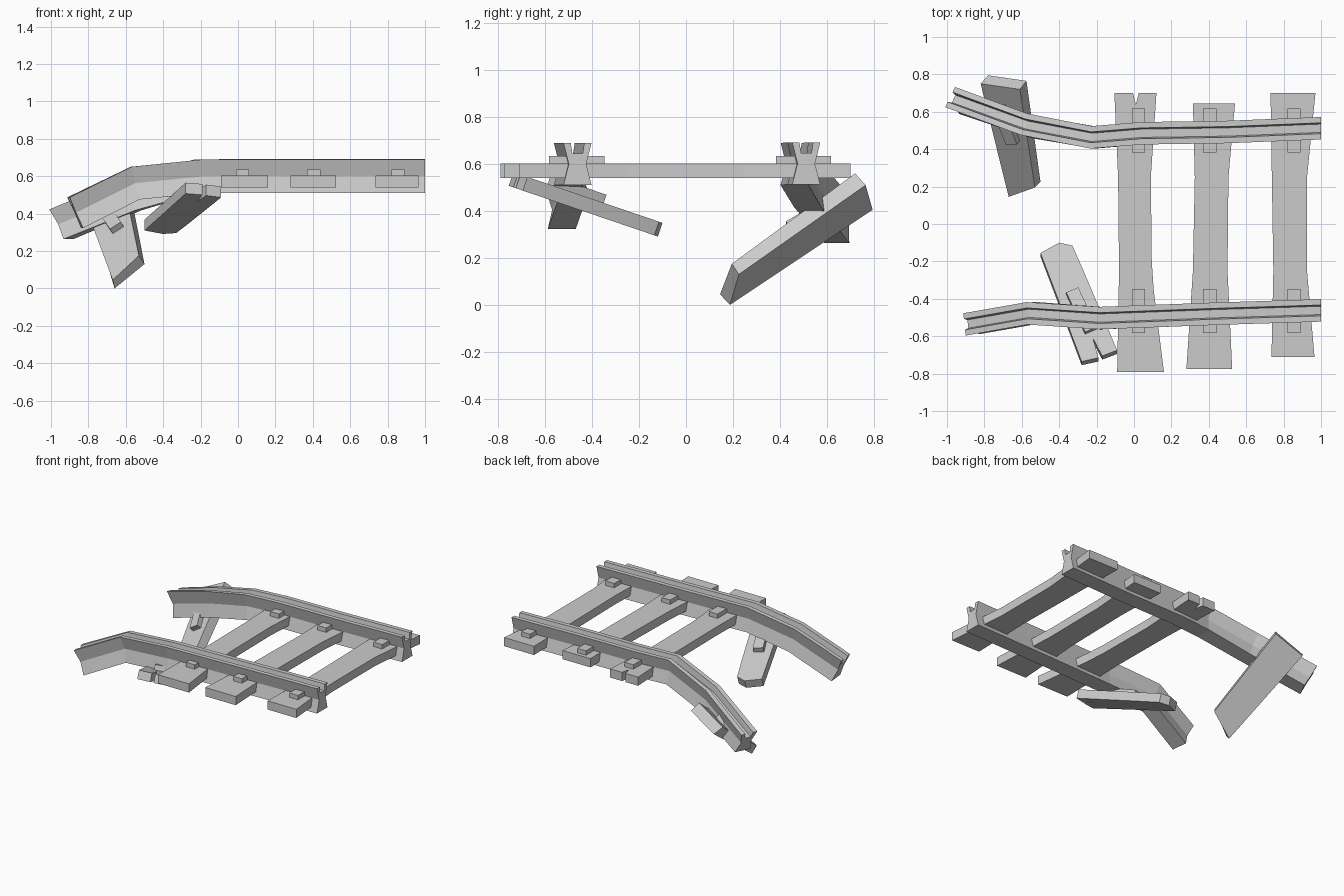
import bpy, bmesh
from math import sin, cos, radians
from mathutils import Vector

if "Cube" in bpy.data.objects:
    bpy.data.objects.remove(bpy.data.objects["Cube"])


def finish(name, bm):
    bmesh.ops.recalc_face_normals(bm, faces=bm.faces)
    me = bpy.data.meshes.new(name)
    bm.to_mesh(me)
    bm.free()
    ob = bpy.data.objects.new(name, me)
    bpy.context.collection.objects.link(ob)
    return ob


def loft(name, rings):
    """Skin equal-length rings of points and cap both ends."""
    bm = bmesh.new()
    vs = [[bm.verts.new(p) for p in r] for r in rings]
    n = len(vs[0])
    for a, b in zip(vs, vs[1:]):
        for i in range(n):
            j = (i + 1) % n
            bm.faces.new((a[i], a[j], b[j], b[i]))
    bm.faces.new(vs[0])
    bm.faces.new(vs[-1])
    return finish(name, bm)


def plank(name, outline, top, drop):
    """Extrude an xy outline downwards; top(y) gives the surface height."""
    upper = [Vector((x, y, top(y))) for x, y in outline]
    return loft(name, [upper, [p + Vector(drop) for p in upper]])


def block(name, centre, across, along, size):
    """Box aligned to two direction vectors; size = across, along, height."""
    a = Vector(across).normalized()
    n = a.cross(Vector(along)).normalized()
    l = n.cross(a)
    c = Vector(centre)
    ring = [a * (sx * size[0] / 2) + l * (sy * size[1] / 2)
            for sx, sy in ((-1, -1), (1, -1), (1, 1), (-1, 1))]
    return loft(name, [[c + p + n * (s * size[2] / 2) for p in ring] for s in (-1, 1)])


# Rails: waisted section with a grooved head, swept along a sagging path
half = [(0.06, -0.09), (0.037, 0.0), (0.06, 0.09), (0.029, 0.09), (0.022, 0.045)]
section = half + [(-u, v) for u, v in reversed(half)]


def rail(name, stations):
    rings = []
    for x, y, z, pitch, yaw in stations:
        p, w = radians(pitch), radians(yaw)
        t = Vector((cos(p) * cos(w), cos(p) * sin(w), sin(p)))
        u = Vector((-sin(w), cos(w), 0))
        v = t.cross(u)
        rings.append([Vector((x, y, z)) + u * a + v * b for a, b in section])
    loft(name, rings)


rail("front_rail", [(-0.87, -0.533, 0.405, 24, 6), (-0.55, -0.477, 0.563, 14, 2),
                    (-0.18, -0.503, 0.60, 3, -1), (0.43, -0.48, 0.60, 0, 2),
                    (1.0, -0.462, 0.60, 0, 0)])
rail("back_rail", [(-0.945, 0.66, 0.343, 28, -26), (-0.56, 0.525, 0.503, 19, -16),
                   (-0.22, 0.463, 0.60, 6, -3), (0.04, 0.485, 0.602, 0, 2),
                   (0.5, 0.492, 0.602, 0, 2), (1.0, 0.512, 0.602, 0, 0)])

# Level sleepers with flared ends, one of them split
sleepers = {
    "split_sleeper": [(-0.09, -0.79), (0.16, -0.79), (0.105, -0.35), (0.095, -0.2), (0.09, 0.25),
                      (0.12, 0.70), (0.025, 0.70), (0.01, 0.64), (-0.005, 0.70),
                      (-0.105, 0.70), (-0.085, 0.25), (-0.08, -0.25)],
    "middle_sleeper": [(0.28, -0.775), (0.525, -0.775), (0.50, -0.25), (0.505, 0.25),
                       (0.54, 0.645), (0.315, 0.645), (0.325, 0.25), (0.315, -0.25)],
    "end_sleeper": [(0.735, -0.71), (0.965, -0.71), (0.925, -0.25), (0.925, 0.25),
                    (0.97, 0.70), (0.73, 0.70), (0.737, 0.25), (0.745, -0.25)],
}
for name, outline in sleepers.items():
    plank(name, outline, lambda y: 0.603, (0, 0, -0.063))

# Rail clamps on the level sleepers
for x in (0.025, 0.405, 0.855):
    for y in (-0.465, 0.5):
        block("rail_clamp", (x, y, 0.615), (1, 0, 0), (0, 1, 0), (0.07, 0.235, 0.04))

# Loose sleeper hanging under the front rail, split at its outer end
tilt = lambda y: 0.56 - 0.34 * (y + 0.72)
plank("front_loose_sleeper",
      [(-0.28, -0.735), (-0.19, -0.715), (-0.22, -0.61), (-0.17, -0.705), (-0.09, -0.675),
       (-0.27, -0.25), (-0.33, -0.115), (-0.40, -0.10), (-0.50, -0.155), (-0.38, -0.47)],
      tilt, (0, -0.02, -0.058))
block("front_loose_clamp", (-0.28, -0.465, tilt(-0.465) + 0.015),
      (0.07, 0.03, -0.01), (-0.1, 0.22, -0.075), (0.07, 0.245, 0.045))

# Fallen sleeper leaning from the ground up to the back rail
near = [(-0.66, 0.187, 0.0), (-0.50, 0.225, 0.13), (-0.53, 0.195, 0.175), (-0.67, 0.145, 0.045)]
far = [(-0.78, 0.795, 0.405), (-0.575, 0.765, 0.51), (-0.61, 0.72, 0.56), (-0.82, 0.75, 0.45)]
loft("back_fallen_sleeper", [near, far])
block("back_fallen_clamp", (-0.683, 0.535, 0.375), (0.18, 0.005, 0.115),
      (-0.115, 0.565, 0.395), (0.07, 0.235, 0.05))
